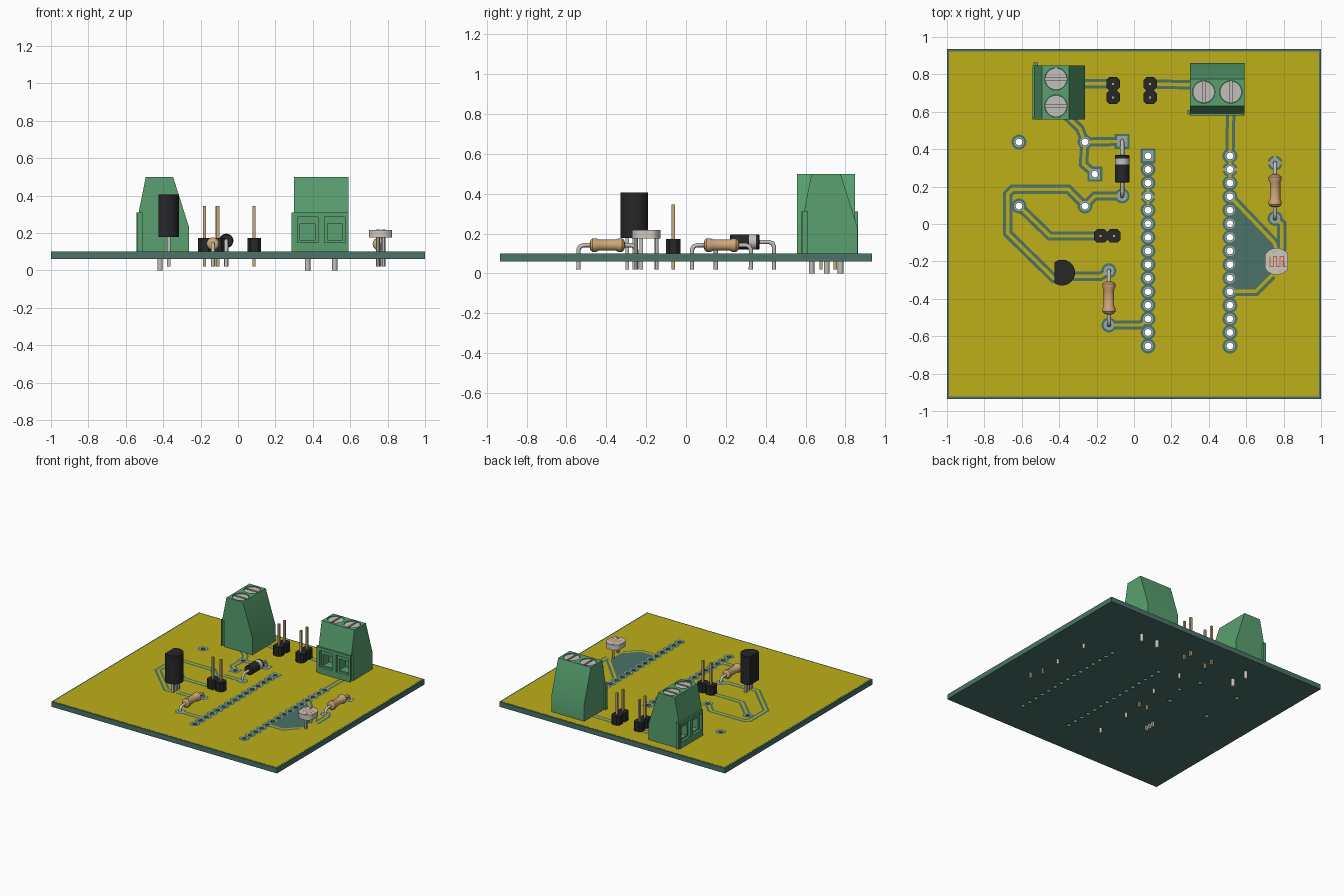
import bpy, bmesh
from math import sin, cos, pi, radians
from mathutils import Matrix, Vector

if "Cube" in bpy.data.objects:
    bpy.data.objects.remove(bpy.data.objects["Cube"])

def mat(name, r, g, b):
    m = bpy.data.materials.new(name)
    m.diffuse_color = (r, g, b, 1)
    m.use_nodes = True
    m.node_tree.nodes["Principled BSDF"].inputs["Base Color"].default_value = m.diffuse_color
    return m

BOARD = mat("board_green", .07, .17, .14)
COPPER = mat("copper_yellow", .52, .43, .01)
SOLDER = mat("pad_grey", .33, .40, .40)
GREEN = mat("terminal_green", .10, .35, .16)
BLACK = mat("black_plastic", .02, .02, .022)
TAN = mat("resistor_tan", .62, .38, .19)
METAL = mat("metal", .55, .53, .50)
BRASS = mat("brass", .55, .40, .20)
PALE = mat("sensor_pale", .62, .58, .52)
RED = mat("sensor_red", .6, .12, .08)

def make(name, bm, m, recalc=True, M=None):
    if recalc:
        bmesh.ops.recalc_face_normals(bm, faces=bm.faces)
    me = bpy.data.meshes.new(name)
    bm.to_mesh(me)
    bm.free()
    o = bpy.data.objects.new(name, me)
    bpy.context.collection.objects.link(o)
    if m:
        me.materials.append(m)
    if M:
        o.matrix_world = M
    return o

def box(bm, x0, x1, y0, y1, z0, z1):
    bmesh.ops.create_cube(bm, size=1, matrix=Matrix.Translation(((x0+x1)/2, (y0+y1)/2, (z0+z1)/2))
                          @ Matrix.Diagonal((x1-x0, y1-y0, z1-z0, 1)))

def cyl(bm, x, y, r, z0, z1, n=24):
    bmesh.ops.create_cone(bm, cap_ends=True, segments=n, radius1=r, radius2=r, depth=z1-z0,
                          matrix=Matrix.Translation((x, y, (z0+z1)/2)))

def prism(bm, pts, vec):
    f = bm.faces.new([bm.verts.new(p) for p in pts])
    g = bmesh.ops.extrude_face_region(bm, geom=[f])["geom"]
    bmesh.ops.translate(bm, vec=vec, verts=[v for v in g if isinstance(v, bmesh.types.BMVert)])
    if f.is_valid is False or len(f.link_loops if hasattr(f, "link_loops") else f.loops) == 0:
        return
    if not any(len(e.link_faces) == 1 for e in f.edges):
        return

def cut(o, bm):
    c = make("cutter", bm, None)
    c.hide_render = True
    md = o.modifiers.new("cut", "BOOLEAN")
    md.operation, md.solver, md.object = "DIFFERENCE", "EXACT", c
    bpy.context.view_layer.objects.active = o
    bpy.ops.object.modifier_apply(modifier=md.name)
    bpy.data.objects.remove(c)

def lathe_y(name, x, y, z, prof, m, n=24):
    bm = bmesh.new()
    rings = [[bm.verts.new((x+r*cos(2*pi*i/n), y+t, z+r*sin(2*pi*i/n))) for i in range(n)] for t, r in prof]
    for a, b in zip(rings, rings[1:]):
        for i in range(n):
            bm.faces.new((a[i], a[(i+1) % n], b[(i+1) % n], b[i]))
    bm.faces.new(rings[0])
    bm.faces.new(rings[-1])
    return make(name, bm, m)

def wire(name, pts, r, m):
    cu = bpy.data.curves.new(name, "CURVE")
    cu.dimensions, cu.bevel_depth, cu.bevel_resolution, cu.use_fill_caps = "3D", r, 2, True
    s = cu.splines.new("POLY")
    s.points.add(len(pts)-1)
    for p, q in zip(s.points, pts):
        p.co = (*q, 1)
    cu.materials.append(m)
    bpy.context.collection.objects.link(bpy.data.objects.new(name, cu))

# flat artwork on the copper side: grooves, traces and pads
groove, trace, pads, drill = (bmesh.new() for _ in range(4))

def ribbon(bm, pts, w, z, trim=0):
    P = [Vector(p) for p in pts]
    P[0] += (P[1]-P[0]).normalized()*trim
    P[-1] += (P[-2]-P[-1]).normalized()*trim
    D = [(b-a).normalized() for a, b in zip(P, P[1:])]
    rows = []
    for i, p in enumerate(P):
        a, b = D[max(i-1, 0)], D[min(i, len(D)-1)]
        t = (a+b).normalized()
        n = Vector((-t.y, t.x))*(w/2/max(t.dot(b), .4))
        rows.append([bm.verts.new((*(p+s*n), z)) for s in (-1, 1)])
    for a, b in zip(rows, rows[1:]):
        bm.faces.new((a[0], b[0], b[1], a[1]))

def ring(bm, x, y, ri, ro, z, square=False, n=24):
    rows = []
    for i in range(n):
        c, s = cos(2*pi*i/n), sin(2*pi*i/n)
        k = ro/max(abs(c), abs(s)) if square else ro
        rows.append((bm.verts.new((x+k*c, y+k*s, z)), bm.verts.new((x+ri*c, y+ri*s, z))))
    for i in range(n):
        a, b = rows[i], rows[(i+1) % n]
        bm.faces.new((a[0], b[0], b[1], a[1]))

def pad(x, y, square=False, hole=True, thermal=False):
    ri = .018 if hole else .01
    ring(groove, x, y, ri, .04, .102, square)
    ring(pads, x, y, ri, .028, .104, square)
    if hole:
        cyl(drill, x, y, .018, 0, .2)
    if thermal:
        for dx, dy in ((1, 0), (-1, 0), (0, 1), (0, -1)):
            ribbon(trace, [(x+.027*dx, y+.027*dy), (x+.042*dx, y+.042*dy)], .014, .103)

def track(*pts):
    ribbon(groove, pts, .05, .102, .03)
    ribbon(trace, pts, .018, .103, .026)

for i in range(15):
    y = .364-.0726*i
    pad(.075, y, square=i == 0, thermal=i == 3)
    pad(.513, y, thermal=i == 1)
for x in (-.615, -.262):
    for y in (.438, .096):
        pad(x, y)
pad(-.209, .267, square=True)
pad(-.063, .442, square=True, hole=False)
for x, y in ((-.063, .15), (-.134, -.25), (-.134, -.54), (.754, .03)):
    pad(x, y, hole=False)
pad(.754, .326, hole=False, thermal=True)

track((-.063, .15), (-.21, .15), (-.262, .096))
track((-.262, .096), (-.35, .185), (-.65, .185), (-.675, .16), (-.675, -.05), (-.43, -.29), (-.36, -.29))
track((-.615, .096), (-.45, -.064), (-.178, -.064))
track((-.262, .438), (-.063, .442))
track((-.417, .631), (-.29, .51), (-.262, .438))
track((-.262, .438), (-.27, .32), (-.209, .267))
track((-.417, .775), (-.37, .749), (-.112, .749))
track((.086, .749), (.374, .742))
track((.519, .706), (.513, .364))
track((-.134, -.54), (.04, -.54), (.075, -.507))
track((-.134, -.25), (-.18, -.28), (-.37, -.28))
track((.754, .03), (.79, 0), (.79, -.13), (.77, -.16))
track((.513, .147), (.75, -.1), (.77, -.16))
track((.513, -.36), (.65, -.36), (.76, -.25))
groove.faces.new([groove.verts.new((x, y, .102)) for x, y in
                  ((.533, .13), (.533, -.36), (.64, -.36), (.75, -.26), (.75, -.1))])

# board and copper layer with drilled holes
for name, inset, z0, z1, m in (("circuit_board", 0, .06, .1, BOARD), ("copper_layer", .012, .1, .101, COPPER)):
    bm = bmesh.new()
    box(bm, -1+inset, 1-inset, -.935+inset, .935-inset, z0, z1)
    cut(make(name, bm, m), drill.copy())
drill.free()
make("isolation_grooves", groove, BOARD, False)
make("traces", trace, COPPER, False)
make("solder_pads", pads, SOLDER, False)

# two-way screw terminals
def terminal(name, M):
    W, sx = .145, (-.0725, .0725)
    bm = bmesh.new()
    prof = [(-.126, .1), (.154, .1), (.154, .235), (.07, .5), (-.076, .5), (-.114, .31), (-.126, .31)]
    prism(bm, [(-W, y, z) for y, z in prof], (2*W, 0, 0))
    body = make(name + "_body", bm, GREEN)
    c = bmesh.new()
    for x in sx:
        cyl(c, x, 0, .06, .47, .6, 32)
        box(c, x-.055, x+.055, -.2, -.105, .15, .285)
    box(c, W-.014, W+.1, -.118, -.095, .05, .31)
    cut(body, c)
    c = bmesh.new()
    for x in sx:
        box(c, x-.04, x+.04, -.2, -.03, .16, .25)
    cut(body, c)
    body.matrix_world = M
    bm = bmesh.new()
    box(bm, -W-.015, -W, -.12, -.097, .1, .31)
    make(name + "_side_rib", bm, GREEN, M=M)
    bm, c = bmesh.new(), bmesh.new()
    for x in sx:
        cyl(bm, x, 0, .058, .465, .495, 32)
        box(c, x-.007, x+.007, -.1, .1, .48, .6)
    screws = make(name + "_screws", bm, METAL)
    cut(screws, c)
    screws.matrix_world = M
    bm = bmesh.new()
    for x in sx:
        cyl(bm, x, 0, .014, 0, .11, 16)
    make(name + "_pins", bm, METAL, M=M)

terminal("right_terminal", Matrix.Translation((.445, .706, 0)))
terminal("left_terminal", Matrix.Translation((-.417, .703, 0)) @ Matrix.Rotation(radians(-90), 4, "Z"))

# two-pin headers with chamfered blocks
def header(name, pts):
    b, p = bmesh.new(), bmesh.new()
    h, k = .036, .02
    oct_ = [(h, -k), (h, k), (k, h), (-k, h), (-h, k), (-h, -k), (-k, -h), (k, -h)]
    for x, y in pts:
        prism(b, [(x+u, y+v, .1) for u, v in oct_], (0, 0, .073))
        box(p, x-.008, x+.008, y-.008, y+.008, .02, .345)
    make(name + "_block", b, BLACK)
    make(name + "_pins", p, BRASS)

header("left_header", [(-.112, .749), (-.112, .677)])
header("right_header", [(.086, .749), (.086, .677)])
header("middle_header", [(-.178, -.064), (-.107, -.064)])

# axial parts lying along y: bent leads plus turned bodies
def lead(name, x, y0, y1, z):
    b = .025
    wire(name, [(x, y0, .02), (x, y0, z-b), (x, y0+.3*b, z-.3*b), (x, y0+b, z),
                (x, y1-b, z), (x, y1-.3*b, z-.3*b), (x, y1, z-b), (x, y1, .02)], .011, METAL)

def resistor(name, x, y0, y1):
    lead(name + "_leads", x, y0, y1, .142)
    half = [(-.088, .014), (-.084, .026), (-.074, .034), (-.055, .034), (-.043, .028)]
    lathe_y(name + "_body", x, (y0+y1)/2, .142, half + [(-t, r) for t, r in reversed(half)], TAN)

resistor("left_resistor", -.134, -.54, -.25)
resistor("right_resistor", .754, .03, .326)
lead("diode_leads", -.063, .15, .442, .158)
lathe_y("diode_body", -.063, .295, .158, [(-.074, .034), (-.07, .038), (.07, .038), (.074, .034)], BLACK)
lathe_y("diode_band", -.063, .334, .158, [(-.017, .0385), (.017, .0385)], METAL)

# transistor: rounded body with one flat side, three legs
def disc_pts(cx, cy, r, lo, hi, z):
    return [(cx+min(max(r*cos(a*pi/24), lo), hi), cy+r*sin(a*pi/24), z) for a in range(48)]

bm = bmesh.new()
prism(bm, disc_pts(-.384, -.26, .069, -.041, 1, .178), (0, 0, .227))
make("transistor_body", bm, BLACK)
bm = bmesh.new()
for dy in (-.035, 0, .035):
    box(bm, -.38, -.36, -.26+dy-.008, -.26+dy+.008, .02, .18)
make("transistor_legs", bm, METAL)

# light sensor: disc with clipped sides, winding track, two legs
bm = bmesh.new()
prism(bm, disc_pts(.763, -.2, .072, -.0615, .0615, .175), (0, 0, .042))
make("sensor_disc", bm, PALE)
bm = bmesh.new()
zig = [(-.05, -.005)]
for i, x in enumerate((-.036, -.018, 0, .018, .036)):
    s = 1 if i % 2 else -1
    zig += [(x, -.027*s), (x, .027*s)]
zig = zig[1:] + [(.036, -.027), (.052, -.027)]
ribbon(bm, [(.763+x, -.2+y) for x, y in zig], .005, .218)
make("sensor_track", bm, RED, False)
bm = bmesh.new()
for s in (-1, 1):
    cyl(bm, .763-.015*s, -.2+.052*s, .01, .02, .219, 12)
make("sensor_legs", bm, METAL)

# smooth the round surfaces, keep hard edges
bpy.ops.object.select_all(action="DESELECT")
for o in bpy.context.scene.objects:
    if o.type == "MESH":
        o.select_set(True)
        bpy.context.view_layer.objects.active = o
bpy.ops.object.shade_smooth_by_angle(angle=radians(30))
